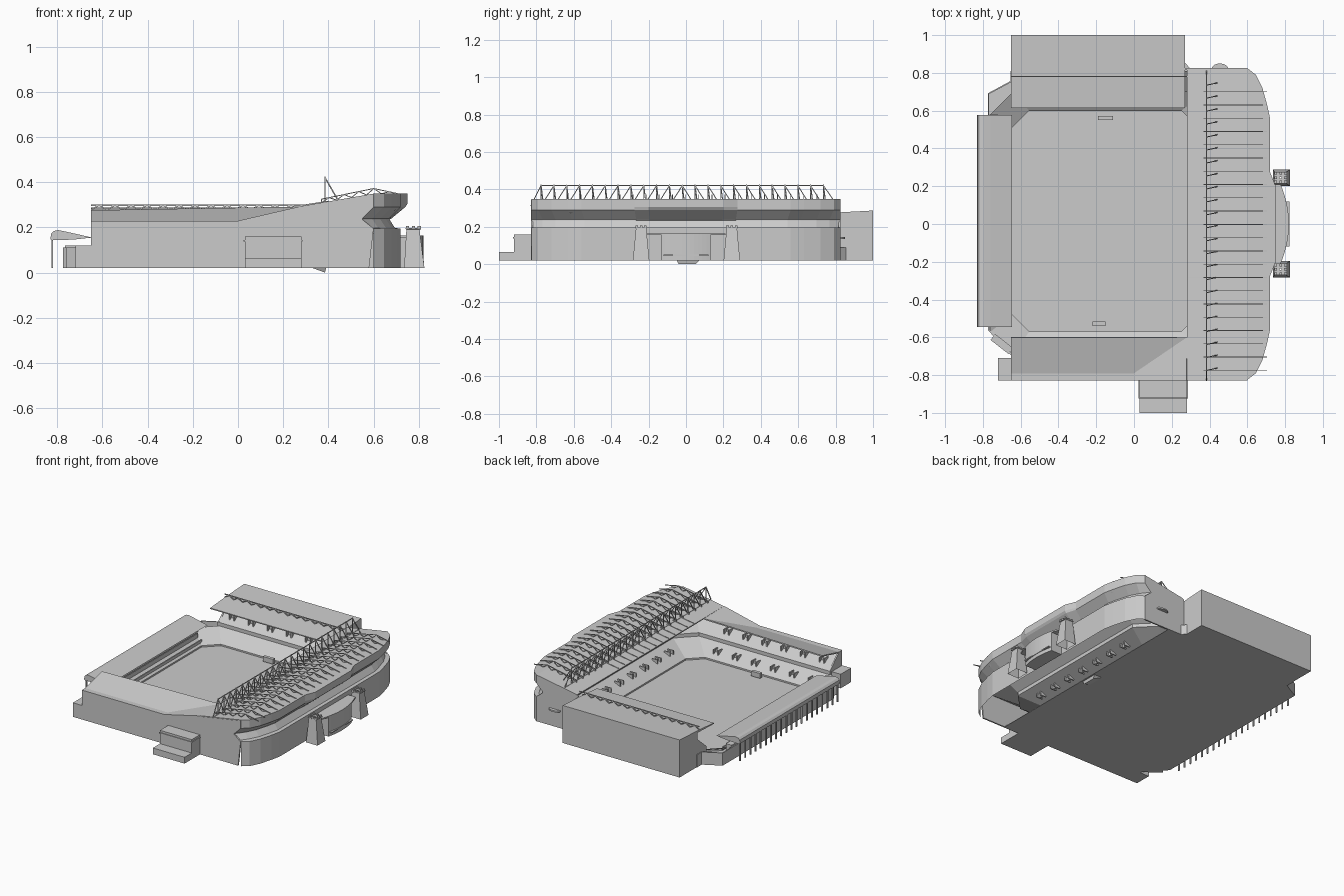
import bpy, bmesh, math
from mathutils import Vector, Matrix

if "Cube" in bpy.data.objects:
    bpy.data.objects.remove(bpy.data.objects["Cube"])


def mesh(name, verts, faces, thick=0.0):
    me = bpy.data.meshes.new(name)
    me.from_pydata([tuple(v) for v in verts], [], faces)
    bm = bmesh.new()
    bm.from_mesh(me)
    bmesh.ops.recalc_face_normals(bm, faces=bm.faces)
    bm.to_mesh(me)
    bm.free()
    ob = bpy.data.objects.new(name, me)
    bpy.context.collection.objects.link(ob)
    if thick:
        m = ob.modifiers.new("thickness", 'SOLIDIFY')
        m.thickness, m.offset = thick, 0
    return ob


def loft(name, rings, closed=False, thick=0.0):
    n = len(rings[0])
    faces = []
    for r in range(len(rings) - 1):
        for i in range(n if closed else n - 1):
            j = (i + 1) % n
            faces.append((r*n + i, r*n + j, (r+1)*n + j, (r+1)*n + i))
    return mesh(name, [p for ring in rings for p in ring], faces, thick)


def prism(name, pts, axis, a, b):
    """Extrude a 2D outline from a to b along the axis."""
    put = {'x': lambda p, t: (t, p[0], p[1]), 'y': lambda p, t: (p[0], t, p[1]),
           'z': lambda p, t: (p[0], p[1], t)}[axis]
    n = len(pts)
    faces = [tuple(range(n)), tuple(range(2*n - 1, n - 1, -1))]
    faces += [(i, (i+1) % n, n + (i+1) % n, n + i) for i in range(n)]
    return mesh(name, [put(p, a) for p in pts] + [put(p, b) for p in pts], faces)


def boxes(name, items):
    """Each item is (x0, x1, y0, y1, z0, z1)."""
    bm = bmesh.new()
    for x0, x1, y0, y1, z0, z1 in items:
        m = Matrix.Translation(((x0+x1)/2, (y0+y1)/2, (z0+z1)/2)) @ Matrix.Diagonal((x1-x0, y1-y0, z1-z0, 1))
        bmesh.ops.create_cube(bm, size=1, matrix=m)
    return from_bm(name, bm)


def bars(name, segs, w=0.004):
    bm = bmesh.new()
    for a, b in segs:
        a, b = Vector(a), Vector(b)
        d = b - a
        m = (Matrix.Translation((a+b)/2) @ d.to_track_quat('Z', 'Y').to_matrix().to_4x4()
             @ Matrix.Diagonal((w, w, d.length, 1)))
        bmesh.ops.create_cube(bm, size=1, matrix=m)
    return from_bm(name, bm)


def from_bm(name, bm):
    me = bpy.data.meshes.new(name)
    bm.to_mesh(me)
    bm.free()
    ob = bpy.data.objects.new(name, me)
    bpy.context.collection.objects.link(ob)
    return ob


def octagon(x0, x1, y0, y1, c, z):
    return [(x0, y0+c, z), (x0+c, y0, z), (x1-c, y0, z), (x1, y0+c, z),
            (x1, y1-c, z), (x1-c, y1, z), (x0+c, y1, z), (x0, y1-c, z)]


G = 0.02
# Ground plate with the pitch
prism("ground_plate", [(-.77, -.56), (-.65, -.68), (-.65, -.825), (.40, -.825), (.40, .82), (.27, .82),
                       (.27, 1), (-.65, 1), (-.65, .755), (-.77, .69)], 'z', G, G + .004)
mesh("tunnel_wedge", [(.33, -.05, G), (.39, -.05, G), (.39, .07, G), (.33, .07, G), (.385, -.04, 0), (.385, .05, 0)],
     [(0, 1, 4), (1, 2, 5, 4), (2, 3, 5), (3, 0, 4, 5), (0, 3, 2, 1)])

# Seating bowl
loft("lower_seats", [octagon(-.645, .34, -.57, .60, .09, G), octagon(-.645, .34, -.57, .60, .09, .035),
                     octagon(-.76, .50, -.69, .70, .12, .105)], True)


def tier(x1, y0, y1, c, z, ze):
    return [(-.65, y0, z), (x1-c, y0, z), (x1, y0+c, ze), (x1, y1-c, ze), (x1-c, y1, z), (.27, y1, z), (-.65, y1, z)]


loft("upper_seats", [tier(.50, -.69, .70, .12, .105, .105), tier(.50, -.69, .70, .12, .13, .13),
                     tier(.70, -.82, .81, .2, .215, .28)])
# Stair openings in the tiers
vom = []
for i in range(6):
    x = -.56 + i*.15
    for y, z in ((-.75, .17), (.75, .17), (-.63, .07)):
        vom += [(x-.022, x-.014, y-.02, y+.025, z-.02, z+.018), (x+.014, x+.022, y-.02, y+.025, z-.02, z+.018),
                (x-.014, x+.014, y-.006, y+.006, z-.02, z+.012)]
for i in range(7):
    y = -.42 + i*.14
    for x, z in ((.58, .19), (.43, .075)):
        vom += [(x-.025, x+.02, y-.022, y-.014, z-.02, z+.018), (x-.025, x+.02, y+.014, y+.022, z-.02, z+.018),
                (x-.006, x+.006, y-.014, y+.014, z-.02, z+.012)]
boxes("stair_openings", vom)
boxes("dugouts", [(-.19, -.11, .55, .572, .03, .065), (-.22, -.15, -.54, -.517, .03, .065)])

# South stand
prism("south_wall", [(-.65, G), (.58, G), (.60, .195), (.55, .235), (.55, .24), (.60, .29), (.60, .345),
                     (.28, .29), (0, .225), (-.65, .225)], 'y', -.828, -.818)
mesh("south_roof", [(-.65, -.828, .225), (0, -.828, .225), (.28, -.828, .29), (-.65, -.79, .225), (0, -.79, .225),
                    (-.65, -.60, .272), (.28, -.60, .288)],
     [(0, 1, 4, 3), (3, 4, 6, 5), (1, 2, 4), (4, 2, 6)], .008)
prism("south_end_wall", [(-.828, G), (-.69, G), (-.69, .13), (-.79, .225), (-.828, .225)], 'x', -.65, -.64)
boxes("south_entrance", [(.03, .28, -1, -.92, G, .065), (.03, .28, -.92, -.825, G, .16),
                         (.025, .285, -.925, -.825, .138, .145)])
boxes("south_west_annex", [(-.72, -.65, -.828, -.71, G, .12)])
annex = boxes("corner_kiosk", [(-.06, .06, -.02, .02, G, .11)])
annex.location, annex.rotation_euler = (-.70, -.635, 0), (0, 0, math.radians(-38))

# North stand
boxes("north_building", [(-.65, .27, .81, 1, G, .272)])
prism("north_roof", [(.615, .262), (.78, .275), (1, .287), (1, .27), (.81, .262), (.615, .255)], 'x', -.65, .27)
prism("north_end_wall", [(.81, G), (.70, G), (.70, .13), (.80, .215), (.80, .265), (.81, .265)], 'x', -.65, -.64)
boxes("north_windows", [(-.63 + i*.0475, -.595 + i*.0475, .99, 1.0, .236, .258) for i in range(19)])
boxes("north_window_ledge", [(-.65, .27, .995, 1.0, .226, .231)])
n = 13
dx = .92/n
seg = [((-.65, .78, .298), (.29, .78, .298))]
for i in range(n):
    x = -.65 + i*dx
    seg += [((x, .78, .278), (x+dx/2, .78, .298)), ((x+dx/2, .78, .298), (x+dx, .78, .278))]
bars("north_roof_truss", seg, .006)

# West stand
loft("west_wall", [[(-.65, -.69, z), (-.77, -.56, z), (-.77, .69, z), (-.65, .755, z), (-.65, .81, z)]
                   for z in (G, .11)], False, .008)
boxes("west_rear_block", [(-.765, -.72, -.54, .58, G, .12)])
prism("west_roof", [(-.645, .155), (-.76, .181), (-.795, .188), (-.815, .184), (-.827, .172), (-.83, .148),
                    (-.822, .143), (-.73, .146)], 'y', -.545, .578)
boxes("west_posts", [(-.826, -.818, y-.005, y+.005, G, .15) for y in [-.53 + i*1.095/19 for i in range(20)]])
boxes("west_front_rails", [(-.70, -.692, -.5, .54, .07, .10), (-.668, -.66, -.5, .54, .045, .065)])

# East stand: facade lofted through wall, recess and overhanging fascia
half = [(.60, .825), (.645, .79), (.68, .72), (.705, .63), (.72, .56), (.72, .275), (.72, .20)]


def facade(z, off=0.0, bulge=0.0):
    k = .97 if off else 1
    h = [(x + off + (bulge if i == 6 else 0), y*(k if i else 1), z) for i, (x, y) in enumerate(half)]
    return [(x, -y, z) for x, y, z in h] + h[::-1]


loft("east_facade", [facade(G), facade(.195), facade(.197, -.025), facade(.235, -.05), facade(.24, -.05, .01),
                     facade(.29, 0, .02), facade(.305, 0, .03), facade(.345, 0, .03)])
path = facade(.345, 0, .03)
loft("east_roof", [[(.28, p[1], .29) for p in path], [(.598, p[1], .345) for p in path], path], False, .008)
prism("east_end_wall", [(.27, G), (.60, G), (.60, .195), (.55, .235), (.55, .24), (.60, .29), (.60, .345),
                        (.28, .29), (.27, .285)], 'y', .815, .825)
prism("north_east_lobby", [(.265, .82), (.30, .82), (.265, .86)], 'z', G, .09)
prism("north_door_canopy", [(.455 + .045*math.cos(a*math.pi/8), .82 + .03*math.sin(a*math.pi/8))
                            for a in range(9)], 'z', .135, .145)


# Curved main entrance between two towers
def arc(w):
    return [(.82 - 1.0*y*y, y) for y in [w*(-1 + i/6) for i in range(13)]]


prism("entrance_front", arc(.13) + [(.72, .13), (.72, -.13)], 'z', G, .165)
prism("entrance_canopy", arc(.21) + [(.72, .21), (.72, -.21)], 'z', .155, .165)
boxes("entrance_sill", [(.80, .823, -.12, .12, .045, .052)])
for side, yc in (("north", .245), ("south", -.24)):
    loft(side + "_tower", [[(a, yc-w, z), (b, yc-w, z), (b, yc+w, z), (a, yc+w, z)]
                           for a, b, w, z in ((.735, .825, .044, G), (.745, .803, .028, .19),
                                              (.742, .81, .031, .192), (.742, .81, .031, .197),
                                              (.77, .78, .004, .197))], True)
    boxes(side + "_tower_merlons", [(x, x+.014, yc+d-.007, yc+d+.007, .195, .207)
                                    for x in (.743, .769, .795) for d in (-.023, 0, .023) if (x, d) != (.769, 0)])

# Roof ribs
ribs = []
xs = [.37 + i*.33/10 for i in range(11)]
bot = lambda x: .29 + .055*min(1, (x-.28)/.32) + .004
top = lambda x: .325 + .047*(x-.37)/.23 if x < .6 else .372 - .022*(x-.6)/.1
for k in range(22):
    y = .70 - k*.0702
    ribs += [((.37, y, .325), (.60, y, .372)), ((.60, y, .372), (.705, y, .35)), ((.37, y, bot(.37)), (.37, y, .325))]
    for i in range(10):
        a, b = xs[i], xs[i+1]
        ribs.append(((a, y, bot(a)), (b, y, top(b))) if i % 2 == 0 else ((a, y, top(a)), (b, y, bot(b))))
    if 5 <= k <= 17:
        ribs.append(((.285, y, .298), (.40, y, .316)))
bars("roof_ribs", ribs)

# Main roof truss with raking stays
X, zb, zt = .385, .312, .42
main = [((X, -.83, zb), (X, .81, zb)), ((X, -.775, zt), (X, .735, zt)),
        ((X, -.83, zb), (X, -.775, zt)), ((X, .81, zb), (X, .735, zt))]
step = 1.51/22
for k in range(23):
    y = -.775 + k*step
    main += [((X, y, zb), (X, y, zt + .005)), ((X, y, zt), (.44, y + .012, .325))]
    if k < 22:
        main.append(((X, y, zt), (X, y + step, zb)) if k >= 11 else ((X, y, zb), (X, y + step, zt)))
bars("main_roof_truss", main, .005)
